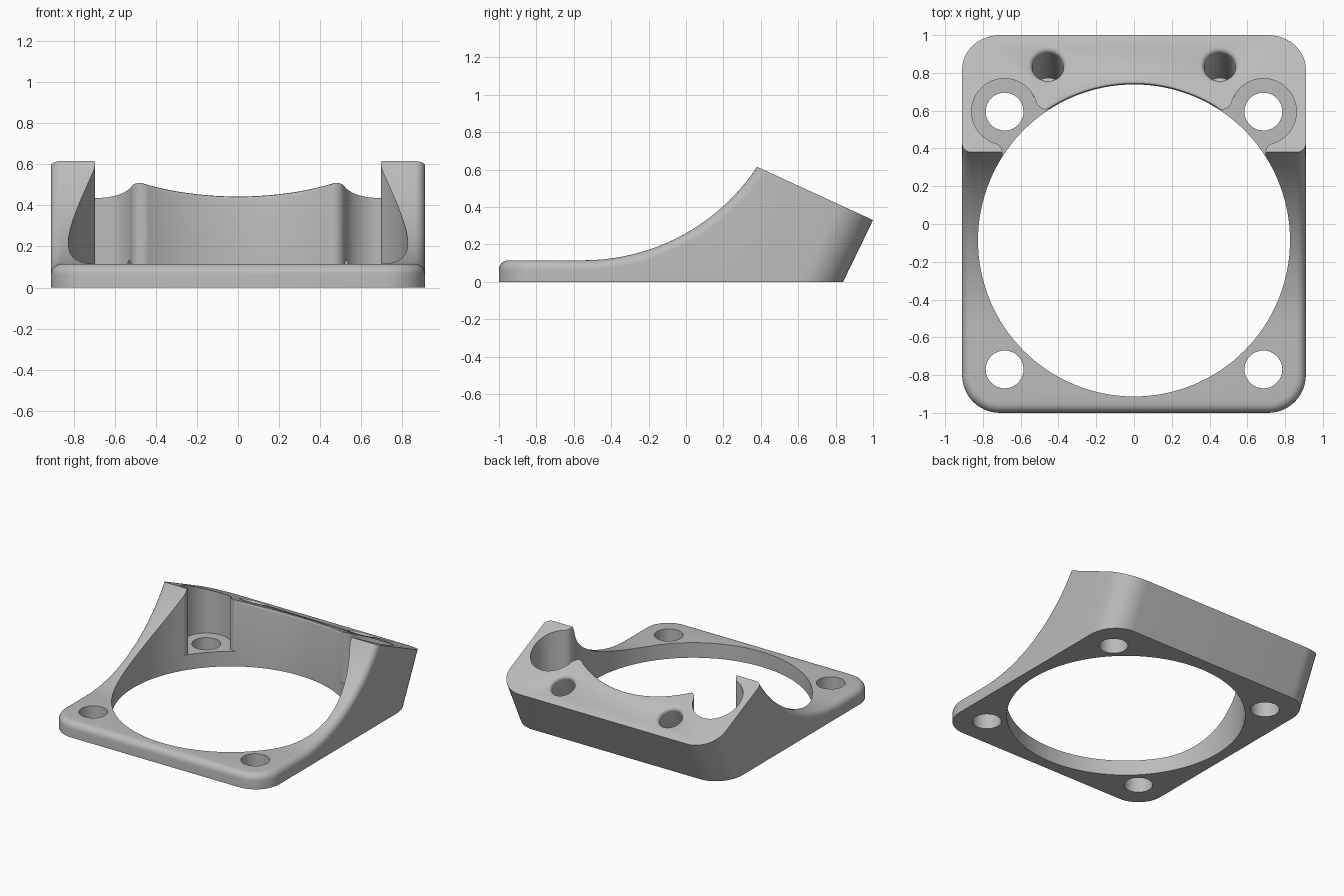
import bpy, bmesh, math
from mathutils import Vector, Matrix

cube = bpy.data.objects.get("Cube")
if cube:
    bpy.data.objects.remove(cube, do_unlink=True)

grey = bpy.data.materials.new("plain grey")
grey.use_nodes = True
colour = (0.5, 0.5, 0.5, 1)
grey.diffuse_color = colour
grey.node_tree.nodes["Principled BSDF"].inputs["Base Color"].default_value = colour

HALF_W, FLAT, BEND_Y, BEND_R = 0.91, 0.115, -0.55, 1.115
CREST = Vector((0, 0.38, 0.615))
BACK_TOP = Vector((0, 1, 0.33))
BORE_C, BORE_R = Vector((0, -0.087, 0)), 0.826
SCREW_X, SCREW_BACK, SCREW_FRONT = 0.685, 0.595, -0.77


def arc(cx, cy, r, a, b, n):
    return [(cx + r * math.cos(a + (b - a) * i / n), cy + r * math.sin(a + (b - a) * i / n))
            for i in range(n + 1)]


def prism(name, points, offset):
    """Closed solid from a planar outline pushed along offset."""
    bm = bmesh.new()
    face = bm.faces.new([bm.verts.new(p) for p in points])
    ext = bmesh.ops.extrude_face_region(bm, geom=[face])
    moved = [g for g in ext["geom"] if isinstance(g, bmesh.types.BMVert)]
    bmesh.ops.translate(bm, verts=moved, vec=offset)
    bmesh.ops.recalc_face_normals(bm, faces=bm.faces)
    return to_object(name, bm)


def to_object(name, bm):
    mesh = bpy.data.meshes.new(name)
    bm.to_mesh(mesh)
    bm.free()
    obj = bpy.data.objects.new(name, mesh)
    bpy.context.collection.objects.link(obj)
    return obj


def cut(obj, cutter):
    """Subtract the cutter for good and throw it away."""
    mod = obj.modifiers.new("cut", "BOOLEAN")
    mod.operation, mod.solver, mod.object = "DIFFERENCE", "EXACT", cutter
    mesh = bpy.data.meshes.new_from_object(
        obj.evaluated_get(bpy.context.evaluated_depsgraph_get()))
    obj.modifiers.clear()
    obj.data = mesh
    bpy.data.objects.remove(cutter, do_unlink=True)


def round_edges(bm, edges, width, segments):
    bmesh.ops.bevel(bm, geom=edges, offset=width, offset_type="OFFSET", segments=segments,
                    profile=0.5, affect="EDGES", clamp_overlap=False)


def cylinder(name, x, y, r, z0, z1, n):
    ring = [(px, py, z0) for px, py in arc(x, y, r, 0, math.tau, n)[:-1]]
    return prism(name, ring, (0, 0, z1 - z0))


# Wedge body: side profile with a concave sweep up to the crest
sweep_end = math.asin((CREST.y - BEND_Y) / BEND_R) - math.pi / 2
sweep = arc(BEND_Y, FLAT + BEND_R, BEND_R, sweep_end, -math.pi / 2, 40)
profile = [(-1, 0), (0.84, 0), (BACK_TOP.y, BACK_TOP.z), (CREST.y, CREST.z)] + sweep[1:] + [(-1, FLAT)]
body = prism("mounting_bracket", [(-HALF_W, y, z) for y, z in profile], (2 * HALF_W, 0, 0))

bm = bmesh.new()
bm.from_mesh(body.data)
# Rounded upright corners, leaning with the back wall
corners = [e for e in bm.edges
           if abs(e.verts[0].co.x - e.verts[1].co.x) < 0.001
           and (all(v.co.y < -0.99 for v in e.verts) or all(v.co.y > 0.8 for v in e.verts))]
round_edges(bm, corners, 0.2, 12)
bm.normal_update()


# Soft upper edge along the front lip and both sweeps
def is_deck(f):
    return f.normal.z > 0.3 and f.calc_center_median().y < CREST.y


rim = [e for e in bm.edges if len(e.link_faces) == 2
       and any(is_deck(f) for f in e.link_faces)
       and any(abs(f.normal.z) < 0.1 for f in e.link_faces)]
round_edges(bm, rim, 0.05, 6)
bmesh.ops.recalc_face_normals(bm, faces=bm.faces)
bm.to_mesh(body.data)
bm.free()

# Large central bore, with its rear rim softened on the sloped face
cut(body, cylinder("bore_cutter", 0, BORE_C.y, BORE_R, -1, 2, 128))
slope = (BACK_TOP - CREST).normalized()
normal = Vector((0, -slope.z, slope.y))
bm = bmesh.new()
bm.from_mesh(body.data)
bm.normal_update()
rim = []
for e in bm.edges:
    on_slope = [f for f in e.link_faces if f.normal.dot(normal) > 0.999
                and f.calc_center_median().y > CREST.y]
    inner = [abs((v.co - BORE_C).xy.length - BORE_R) < 0.004 for v in e.verts]
    if len(on_slope) == 1 and all(inner) and e.calc_length() < 0.1:
        rim.append(e)
round_edges(bm, rim, 0.022, 4)
bm.to_mesh(body.data)
bm.free()


# Pocket outline: circle round the screw, flaring through a neck into the bore
def pocket_outline(side):
    axis = Vector((SCREW_X, SCREW_BACK - BORE_C.y))
    d, r, f = axis.length, 0.175, 0.055
    u = ((BORE_R + f) ** 2 - (r + f) ** 2 + d * d) / (2 * d)
    v = math.sqrt((BORE_R + f) ** 2 - u * u)
    to_screw = math.atan2(-v, d - u)
    to_bore = math.atan2(-v, -u)
    start = to_screw + math.pi
    half = arc(u, v, f, to_bore, to_screw, 10)
    ring = arc(d, 0, r, start, -start, 40)
    mirror = [(a, -b) for a, b in reversed(half)]
    # Overshoot into the open bore
    tail = [(half[0][0] - 0.12, -0.12), (half[0][0] - 0.12, 0.12)]
    turn = Matrix.Rotation(math.atan2(axis.y, axis.x), 2)
    pts = [turn @ Vector(p) for p in half + ring[1:-1] + mirror + tail]
    return [(side * p.x, p.y + BORE_C.y, FLAT) for p in pts]


# Angled blind hole with a flared mouth
def angled_hole(x):
    n, r, flare, depth = 40, 0.083, 0.025, 0.34
    prof = [(r, -depth)] + [(r + flare - flare * math.cos(t), -flare + flare * math.sin(t))
                            for t in [i * math.pi / 12 for i in range(6)]]
    prof += [(r + flare, 0.002), (r + flare, 0.1)]
    bm = bmesh.new()
    rings = [[bm.verts.new((px, py, z)) for px, py in arc(0, 0, rad, 0, math.tau, n)[:-1]]
             for rad, z in prof]
    for a, b in zip(rings, rings[1:]):
        for i in range(n):
            j = (i + 1) % n
            bm.faces.new((a[i], a[j], b[j], b[i]))
    bm.faces.new(rings[0][::-1])
    bm.faces.new(rings[-1])
    bmesh.ops.recalc_face_normals(bm, faces=bm.faces)
    mouth = CREST + slope * ((0.84 - CREST.y) / slope.y)
    tilt = Matrix.Rotation(math.atan2(slope.z, slope.y), 4, "X")
    bm.transform(Matrix.Translation((x, mouth.y, mouth.z)) @ tilt)
    return to_object("angled_hole_cutter", bm)


for side in (-1, 1):
    cut(body, prism("pocket_cutter", pocket_outline(side), (0, 0, 1)))
    cut(body, angled_hole(side * 0.455))
    for y in (SCREW_BACK, SCREW_FRONT):
        cut(body, cylinder("screw_hole_cutter", side * SCREW_X, y, 0.1, -1, 2, 48))

body.data.materials.clear()
body.data.materials.append(grey)
for o in bpy.context.selected_objects:
    o.select_set(False)
body.select_set(True)
bpy.context.view_layer.objects.active = body
bpy.ops.object.shade_smooth_by_angle(angle=math.radians(30))
